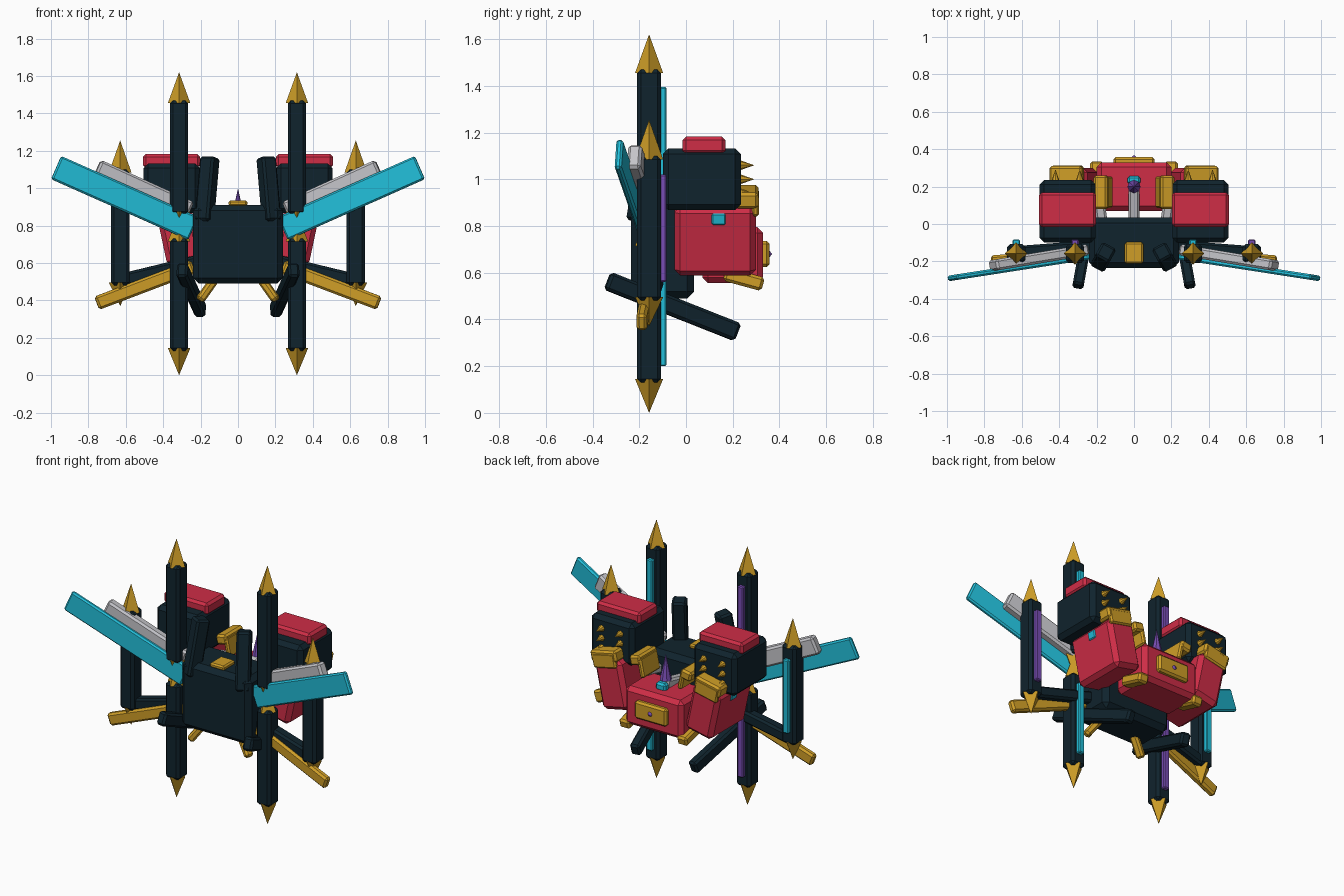
import bpy
from math import radians, pi
from mathutils import Vector, Matrix

cube = bpy.data.objects.get("Cube")
if cube:
    bpy.data.objects.remove(cube, do_unlink=True)


def material(name, rgb):
    m = bpy.data.materials.new(name)
    m.use_nodes = True
    m.diffuse_color = (*rgb, 1)
    m.node_tree.nodes["Principled BSDF"].inputs["Base Color"].default_value = (*rgb, 1)
    return m


DARK = material("dark navy", (0.005, 0.017, 0.026))
GOLD = material("gold", (0.62, 0.34, 0.02))
CYAN = material("cyan", (0.016, 0.52, 0.70))
RED = material("crimson", (0.62, 0.026, 0.062))
GREY = material("light grey", (0.55, 0.55, 0.58))
PURPLE = material("purple", (0.19, 0.075, 0.46))


def finish(name, mat):
    ob = bpy.context.object
    ob.name = name
    ob.data.materials.append(mat)
    return ob


def box(name, loc, size, mat, rot=None, bevel=0.012):
    """Bevelled block; rot is an optional rotation matrix."""
    bpy.ops.mesh.primitive_cube_add(size=1)
    ob = finish(name, mat)
    ob.data.transform(Matrix.Diagonal((*size, 1)))
    ob.matrix_world = Matrix.Translation(loc) @ (rot or Matrix())
    if bevel:
        mod = ob.modifiers.new("soft edges", "BEVEL")
        mod.width = min(bevel, min(size) * 0.3)
        mod.segments = 1
    return ob


def bar(name, start, end, depth, height, mat):
    """Bevelled beam running between two points."""
    a, b = Vector(start), Vector(end)
    rot = (b - a).to_track_quat("X", "Z").to_matrix().to_4x4()
    return box(name, (a + b) / 2, ((b - a).length, depth, height), mat, rot)


def spike(name, base, tip, radius, mat, sides=4):
    a, b = Vector(base), Vector(tip)
    bpy.ops.mesh.primitive_cone_add(vertices=sides, radius1=radius, depth=(b - a).length)
    ob = finish(name, mat)
    rot = (b - a).to_track_quat("Z", "Y").to_matrix().to_4x4()
    ob.matrix_world = Matrix.Translation((a + b) / 2) @ rot
    return ob


def pylon(name, x, low, high, low_tip, high_tip, strip):
    """Square post with pointed ends and a coloured strip behind."""
    y, mid = -0.158, (low + high) / 2
    box(name + "_post", (x, y, mid), (0.098, 0.102, high - low + 0.02), DARK, bevel=0.016)
    spike(name + "_top_spike", (x, y, high - 0.005), (x, y, high_tip), 0.06, GOLD)
    spike(name + "_bottom_spike", (x, y, low + 0.005), (x, y, low_tip), 0.06, GOLD)
    box(name + "_strip", (x, -0.098, mid), (0.04, 0.03, 0.46), strip, bevel=0.006)


# Central body
box("body", (0, -0.1, 0.7), (0.48, 0.27, 0.42), DARK, bevel=0.03)
box("body_top_plate", (0, -0.155, 0.92), (0.1, 0.115, 0.03), GOLD)

# Rear core block with buckle, gem and crest
box("rear_block", (0, 0.2, 0.675), (0.4, 0.26, 0.24), RED, bevel=0.025)
box("buckle", (0, 0.335, 0.68), (0.22, 0.045, 0.11), GOLD)
spike("buckle_gem", (0, 0.35, 0.68), (0, 0.368, 0.68), 0.025, PURPLE, 8)
bar("spine", (0, 0.0, 0.77), (0, 0.22, 0.82), 0.06, 0.06, GREY)
box("crest_inlay", (0, 0.235, 0.81), (0.07, 0.045, 0.05), CYAN)
spike("crest", (0, 0.2, 0.84), (0, 0.2, 1.0), 0.035, PURPLE, 8)

for s, side in ((1, "left"), (-1, "right")):
    # Pointed posts
    inner, outer = (CYAN, PURPLE) if s > 0 else (PURPLE, CYAN)
    pylon(side + "_upper_pylon", s * 0.315, 0.87, 1.46, 0.75, 1.62, inner)
    pylon(side + "_lower_pylon", s * 0.315, 0.14, 0.72, 0.0, 0.87, inner)
    pylon(side + "_outer_pylon", s * 0.63, 0.49, 1.09, 0.37, 1.255, outer)

    # Blades
    bar(side + "_blade", (s * 0.24, -0.175, 0.785), (s * 0.972, -0.288, 1.11),
        0.03, 0.135, CYAN)
    bar(side + "_blade_back", (s * 0.26, -0.14, 0.875), (s * 0.755, -0.222, 1.10),
        0.06, 0.11, GREY)

    # Struts, lower fins and legs
    bar(side + "_strut", (s * 0.2, -0.12, 0.61), (s * 0.655, -0.155, 0.5), 0.07, 0.07, DARK)
    bar(side + "_lower_fin", (s * 0.24, -0.15, 0.58), (s * 0.755, -0.19, 0.385),
        0.045, 0.075, GOLD)
    bar(side + "_leg", (s * 0.3, -0.335, 0.565), (s * 0.2, 0.22, 0.345), 0.06, 0.08, DARK)
    bar(side + "_belly_peg", (s * 0.12, -0.15, 0.52), (s * 0.205, -0.18, 0.4),
        0.05, 0.045, GOLD)

    # Horns on the shoulders
    bar(side + "_horn", (s * 0.18, -0.205, 0.82), (s * 0.15, -0.15, 1.165), 0.085, 0.085, DARK)

    # Pods with capped tops and rear studs
    box(side + "_pod", (s * 0.355, 0.068, 1.0), (0.3, 0.335, 0.265), DARK, bevel=0.025)
    box(side + "_pod_cap", (s * 0.355, 0.077, 1.145), (0.305, 0.185, 0.075), RED, bevel=0.015)
    for x in (0.29, 0.42):
        for z in (0.94, 1.0, 1.06):
            spike(side + "_pod_stud", (s * x, 0.23, z), (s * x, 0.292, z), 0.022, GOLD, 8)

    # Leaning side blocks
    lean = Matrix.Rotation(s * radians(12), 4, "Y")
    box(side + "_side_block", (s * 0.315, 0.125, 0.75), (0.19, 0.35, 0.3), RED, lean, 0.025)
    box(side + "_side_inlay", (s * 0.425, 0.14, 0.83), (0.02, 0.06, 0.05), CYAN, lean)
    bar(side + "_side_link", (s * 0.17, 0.0, 0.8), (s * 0.19, 0.14, 0.82), 0.06, 0.06, GREY)

    # Gold clips
    box(side + "_rear_clip_top", (s * 0.36, 0.26, 0.925), (0.18, 0.1, 0.07), GOLD, lean)
    box(side + "_rear_clip_lip", (s * 0.355, 0.297, 0.9), (0.16, 0.03, 0.09), GOLD, lean)
    box(side + "_inner_clip_top", (s * 0.175, 0.17, 0.93), (0.075, 0.18, 0.06), GOLD, lean)
    box(side + "_inner_clip_lip", (s * 0.14, 0.17, 0.89), (0.03, 0.17, 0.12), GOLD, lean)
    bar(side + "_lower_clip", (s * 0.2, 0.165, 0.595), (s * 0.2, 0.33, 0.55),
        0.07, 0.06, GOLD)
